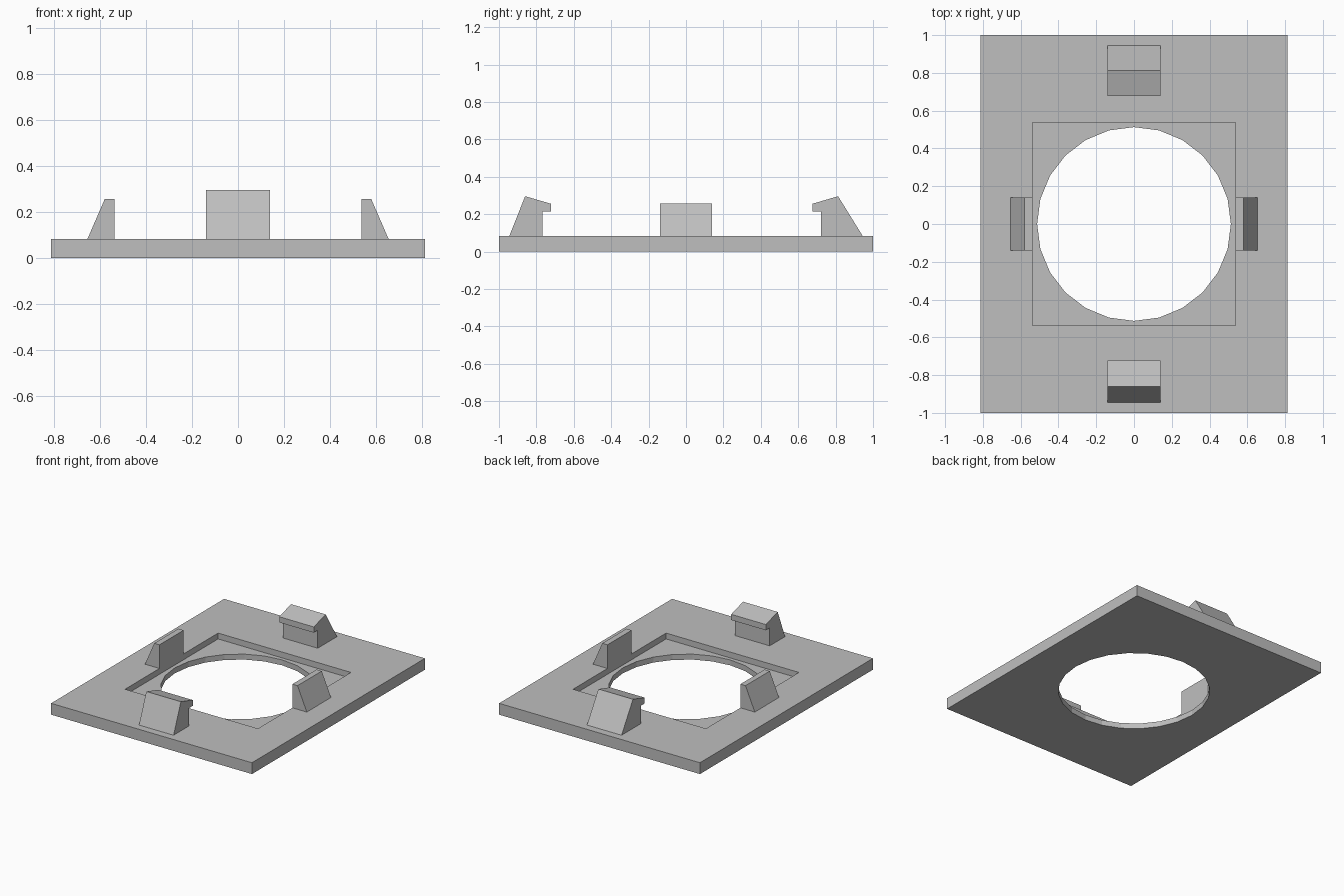
import bpy
import bmesh
import math

cube = bpy.data.objects.get("Cube")
if cube:
    bpy.data.objects.remove(cube, do_unlink=True)

# Single flat grey
GREY = (0.52, 0.52, 0.52, 1.0)
grey = bpy.data.materials.new("plain grey")
grey.use_nodes = True
grey.diffuse_color = GREY
grey.node_tree.nodes["Principled BSDF"].inputs["Base Color"].default_value = GREY

PLATE_TOP = 0.083
RECESS_FLOOR = 0.04
HALF_CLIP = 0.14


def prism(name, points, place, start, end):
    """Extrude a 2D profile; place(u, v, w) maps it into the model."""
    bm = bmesh.new()
    verts = [bm.verts.new(place(u, v, start)) for u, v in points]
    face = bm.faces.new(verts)
    shift = [b - a for a, b in zip(place(0, 0, start), place(0, 0, end))]
    top = bmesh.ops.extrude_face_region(bm, geom=[face])["geom"]
    bmesh.ops.translate(bm, vec=shift, verts=[g for g in top if isinstance(g, bmesh.types.BMVert)])
    bmesh.ops.recalc_face_normals(bm, faces=bm.faces)
    mesh = bpy.data.meshes.new(name)
    bm.to_mesh(mesh)
    bm.free()
    mesh.materials.append(grey)
    obj = bpy.data.objects.new(name, mesh)
    bpy.context.collection.objects.link(obj)
    return obj


def rectangle(x, y):
    return [(-x, -y), (x, -y), (x, y), (-x, y)]


def upright(u, v, w):
    return (u, v, w)


# Base plate with a square recess and a round through hole
plate = prism("base_plate", rectangle(0.813, 1.0), upright, 0, PLATE_TOP)
circle = [(0.513 * math.sin(math.tau * i / 24), 0.513 * math.cos(math.tau * i / 24))
          for i in range(24)]
cutters = [
    prism("recess_cutter", rectangle(0.538, 0.538), upright, RECESS_FLOOR, 0.5),
    prism("hole_cutter", circle, upright, -0.5, 0.5),
]
bpy.context.view_layer.objects.active = plate
for cutter in cutters:
    cutter.hide_render = True
    cut = plate.modifiers.new(cutter.name, 'BOOLEAN')
    cut.operation = 'DIFFERENCE'
    cut.solver = 'EXACT'
    cut.object = cutter
    bpy.ops.object.modifier_apply(modifier=cut.name)
    bpy.data.objects.remove(cutter, do_unlink=True)

# Wedge-shaped side stops, flush with the recess walls
stop = [(0.538, PLATE_TOP), (0.655, PLATE_TOP), (0.58, 0.256), (0.538, 0.256)]
for name, side in (("left_stop", 1), ("right_stop", -1)):
    prism(name, stop, lambda u, v, w: (side * u, w, v), -HALF_CLIP, HALF_CLIP)

# Hooked clips at both ends: side, outer foot, ridge, lip tip, stem
for name, side, foot, ridge, tip, stem in (
    ("front_clip", -1, 0.945, 0.86, 0.723, 0.768),
    ("back_clip", 1, 0.945, 0.813, 0.677, 0.722),
):
    hook = [(foot, PLATE_TOP), (ridge, 0.296), (tip, 0.256),
            (tip, 0.214), (stem, 0.214), (stem, PLATE_TOP)]
    prism(name, hook, lambda u, v, w: (w, side * u, v), -HALF_CLIP, HALF_CLIP)
